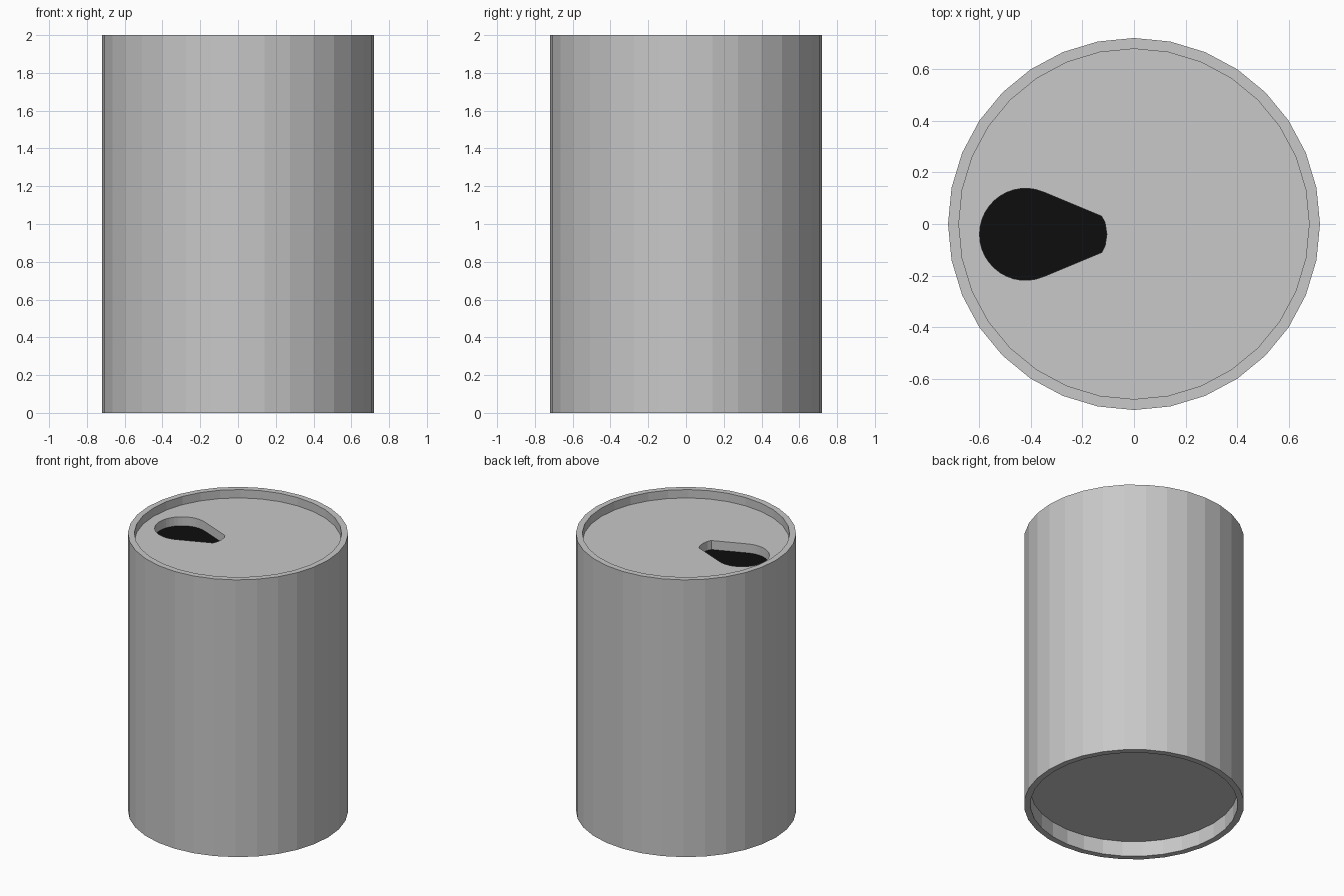
import bpy
import bmesh
from math import cos, sin, pi, radians

SIDES = 32
OUTER, INNER, HEIGHT = 0.72, 0.678, 2.0

cube = bpy.data.objects.get("Cube")
if cube:
    bpy.data.objects.remove(cube, do_unlink=True)


def material(name, value):
    mat = bpy.data.materials.new(name)
    mat.use_nodes = True
    colour = (value, value, value, 1)
    mat.diffuse_color = colour
    bsdf = next(n for n in mat.node_tree.nodes if n.type == "BSDF_PRINCIPLED")
    bsdf.inputs["Base Color"].default_value = colour
    return mat


metal = material("grey metal", 0.58)
dark = material("black interior", 0.004)


def add_object(name, mesh, mat):
    mesh.materials.clear()
    mesh.materials.append(mat)
    obj = bpy.data.objects.new(name, mesh)
    bpy.context.collection.objects.link(obj)
    return obj


def circle(radius, count=SIDES):
    return [(radius * cos(2 * pi * i / count), radius * sin(2 * pi * i / count))
            for i in range(count)]


def plate(name, outlines, bottom, top, mat):
    """Flat solid from closed outlines; inner outlines become holes."""
    curve = bpy.data.curves.new(name + "_outline", "CURVE")
    curve.dimensions = "2D"
    curve.fill_mode = "BOTH"
    curve.extrude = (top - bottom) / 2
    for outline in outlines:
        spline = curve.splines.new("POLY")
        spline.points.add(len(outline) - 1)
        for point, (x, y) in zip(spline.points, outline):
            point.co = (x, y, 0, 1)
        spline.use_cyclic_u = True
    helper = bpy.data.objects.new(name + "_helper", curve)
    mesh = bpy.data.meshes.new_from_object(helper)
    bpy.data.objects.remove(helper)
    bpy.data.curves.remove(curve)
    # Weld the caps to the walls and turn every face outward
    bm = bmesh.new()
    bm.from_mesh(mesh)
    bmesh.ops.remove_doubles(bm, verts=bm.verts, dist=0.0001)
    bmesh.ops.recalc_face_normals(bm, faces=bm.faces)
    bmesh.ops.translate(bm, verts=bm.verts, vec=(0, 0, (top + bottom) / 2))
    for face in bm.faces:
        face.smooth = False
    bm.to_mesh(mesh)
    bm.free()
    return add_object(name, mesh, mat)


# Drinking opening: round end on the right, tapering to a blunt tip
cx, cy, r = -0.42, -0.04, 0.178
opening = []
for i in range(25):
    a = radians(67 + i * (360 - 2 * 67) / 24)
    opening.append((cx + r * cos(a), cy + r * sin(a)))
tip = [(-0.125, -0.07), (-0.112, -0.045), (-0.105, 0)]
opening += [(x, cy + y) for x, y in tip]
opening += [(x, cy - y) for x, y in reversed(tip[:-1])]

# Wall with open rims, recessed lid and base
plate("can_wall", [circle(OUTER), circle(INNER)], 0, HEIGHT, metal)
plate("lid", [circle(INNER), opening], 1.875, 1.94, metal)
plate("base", [circle(INNER)], 0.11, 0.15, metal)

# Dark surface seen through the opening
plate("opening_interior", [circle(INNER)], 1.867, 1.875, dark)
